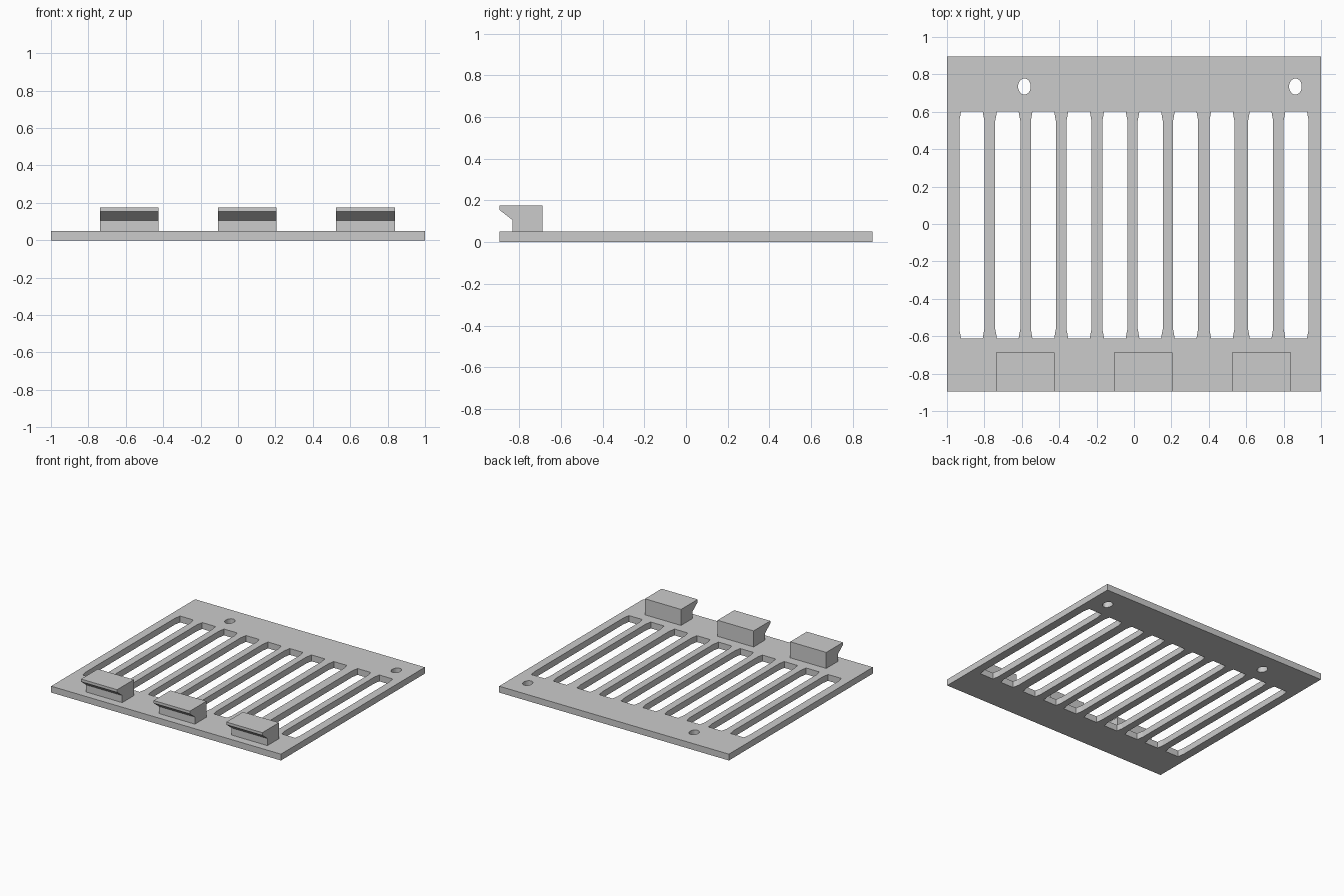
import bpy
import bmesh
from math import sin, cos, tau

cube = bpy.data.objects.get("Cube")
if cube:
    bpy.data.objects.remove(cube, do_unlink=True)

PLATE_TOP = 0.05

grey = bpy.data.materials.new("plain grey")
grey.use_nodes = True
colour = (0.6, 0.6, 0.6, 1)
grey.diffuse_color = colour
grey.node_tree.nodes["Principled BSDF"].inputs["Base Color"].default_value = colour


def add_object(name, bm):
    bmesh.ops.recalc_face_normals(bm, faces=bm.faces)
    mesh = bpy.data.meshes.new(name)
    bm.to_mesh(mesh)
    bm.free()
    mesh.materials.append(grey)
    obj = bpy.data.objects.new(name, mesh)
    bpy.context.collection.objects.link(obj)
    return obj


def rectangle(x0, x1, y0, y1):
    return [(x0, y0), (x1, y0), (x1, y1), (x0, y1)]


def slot(cx, half_width=0.067, y0=-0.612, y1=0.602):
    # Long opening whose corners draw in slightly at both ends
    quarter = [(half_width, 0.05), (half_width - 0.004, 0.03), (half_width - 0.009, 0)]
    top = [(x, y1 - d) for x, d in quarter]
    top += [(-x, y) for x, y in reversed(top)]
    bottom = [(x, y0 + y1 - y) for x, y in reversed(top)]
    return [(cx + x, y) for x, y in top + bottom]


def oval(cx, cy, rx, ry, sides=24):
    return [(cx + rx * cos(tau * i / sides), cy + ry * sin(tau * i / sides))
            for i in range(sides)]


# Plate: an outline with slots and screw holes, extruded
outlines = [rectangle(-1, 1, -0.895, 0.895)]
slot_centres = (-0.867, -0.675, -0.485, -0.294, -0.102,
                0.087, 0.276, 0.470, 0.677, 0.867)
outlines += [slot(x) for x in slot_centres]
outlines += [oval(x, 0.735, 0.034, 0.043) for x in (-0.586, 0.863)]

curve = bpy.data.curves.new("plate_outline", "CURVE")
curve.dimensions = "2D"
curve.fill_mode = "BOTH"
curve.extrude = PLATE_TOP / 2
for points in outlines:
    spline = curve.splines.new("POLY")
    spline.points.add(len(points) - 1)
    for point, (x, y) in zip(spline.points, points):
        point.co = (x, y, 0, 1)
    spline.use_cyclic_u = True
outline = bpy.data.objects.new("plate_outline", curve)
bpy.context.collection.objects.link(outline)
bpy.context.view_layer.update()
filled = outline.evaluated_get(bpy.context.evaluated_depsgraph_get())
bm = bmesh.new()
bm.from_mesh(filled.to_mesh())
filled.to_mesh_clear()
bpy.data.objects.remove(outline, do_unlink=True)
bmesh.ops.remove_doubles(bm, verts=bm.verts, dist=0.0001)
bmesh.ops.translate(bm, verts=bm.verts, vec=(0, 0, PLATE_TOP / 2))
for face in bm.faces:
    face.smooth = False
add_object("slotted_plate", bm)

# Hooks: a side profile with an overhanging front lip, extruded along x
hook_profile = [(-0.688, PLATE_TOP), (-0.688, 0.176), (-0.895, 0.176),
                (-0.895, 0.155), (-0.832, 0.106), (-0.832, PLATE_TOP)]
for name, x in (("right_hook", -0.582), ("middle_hook", 0.05), ("left_hook", 0.682)):
    bm = bmesh.new()
    side = bm.faces.new([bm.verts.new((x - 0.157, y, z)) for y, z in hook_profile])
    swept = bmesh.ops.extrude_face_region(bm, geom=[side])["geom"]
    bmesh.ops.translate(bm, vec=(0.314, 0, 0),
                        verts=[v for v in swept if isinstance(v, bmesh.types.BMVert)])
    # Keep the starting side as the end cap
    if not side.is_valid:
        bm.faces.new([v for v in bm.verts if v.co.x < x])
    add_object(name, bm)
